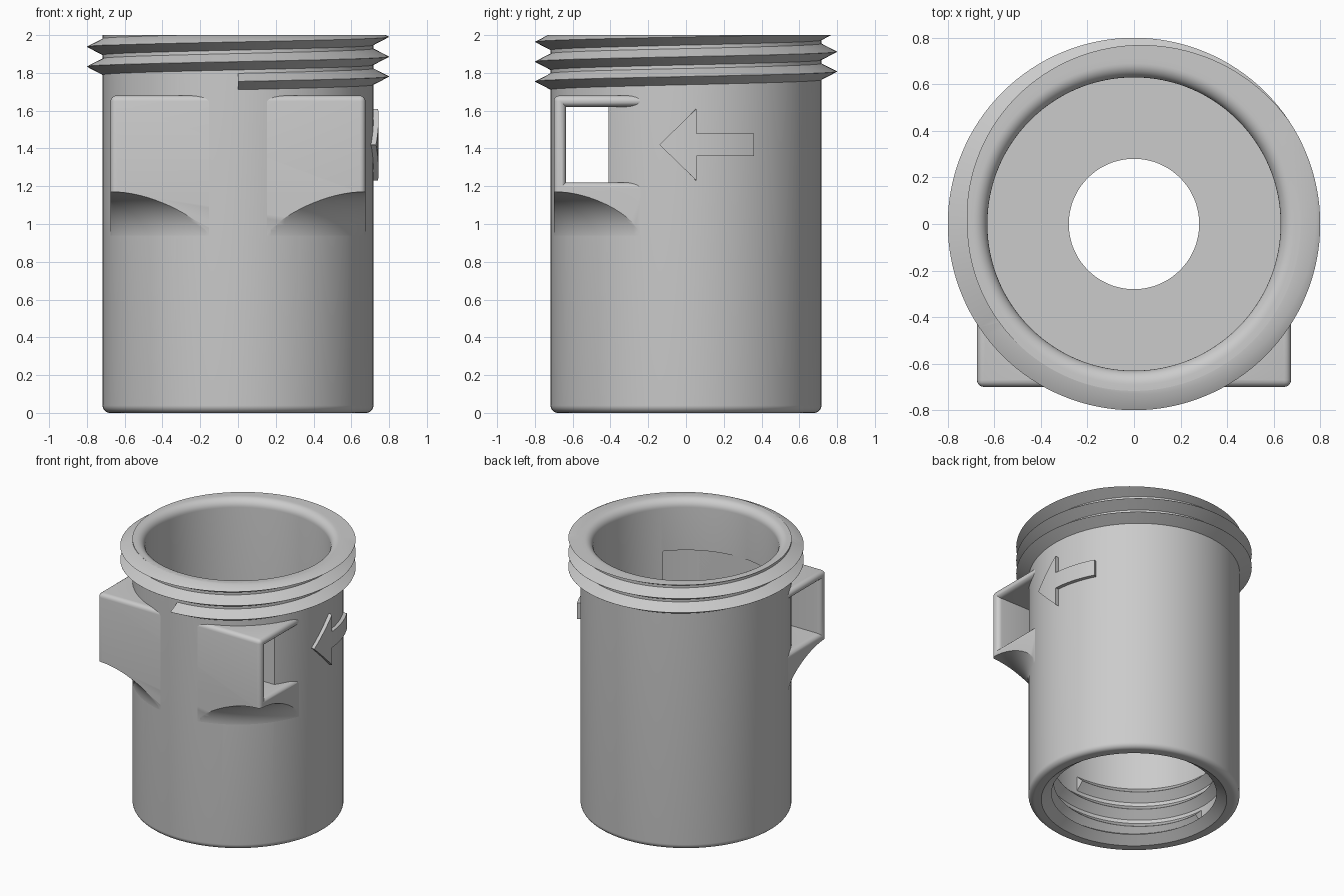
import bpy, bmesh
from math import sin, cos, pi, asin, radians

if "Cube" in bpy.data.objects:
    bpy.data.objects.remove(bpy.data.objects["Cube"])

R = 0.717            # outer radius of the sleeve
TOP = 2              # rim height
SEGS = 128

grey = bpy.data.materials.new("plain grey")
grey.use_nodes = True
grey.diffuse_color = (0.6, 0.6, 0.6, 1)
grey.node_tree.nodes["Principled BSDF"].inputs["Base Color"].default_value = (0.6, 0.6, 0.6, 1)


def finish(name, bm):
    bmesh.ops.recalc_face_normals(bm, faces=bm.faces)
    mesh = bpy.data.meshes.new(name)
    bm.to_mesh(mesh)
    bm.free()
    mesh.materials.append(grey)
    ob = bpy.data.objects.new(name, mesh)
    bpy.context.collection.objects.link(ob)
    return ob


def loft(rings, closed=False):
    """Skin a row of equal-sized vertex rings."""
    bm = bmesh.new()
    rows = [[bm.verts.new(p) for p in ring] for ring in rings]
    n = len(rows[0])
    pairs = list(zip(rows, rows[1:]))
    if closed:
        pairs.append((rows[-1], rows[0]))
    else:
        bm.faces.new(rows[0])
        bm.faces.new(rows[-1])
    for a, b in pairs:
        for i in range(n):
            j = (i + 1) % n
            bm.faces.new((a[i], a[j], b[j], b[i]))
    return bm


def polar(r, a, z):
    return (r * cos(a), r * sin(a), z)


def revolve(profile):
    return loft([[polar(r, 2 * pi * k / SEGS, z) for r, z in profile]
                 for k in range(SEGS)], closed=True)


def arc(r, z, rad, start, end, steps=8):
    angles = [radians(start + (end - start) * i / steps) for i in range(steps + 1)]
    return [(r + rad * cos(a), z + rad * sin(a)) for a in angles]


def thread(base, tip, half, z, pitch, turns, start):
    """Triangular ridge wound upward around the axis, cut flush at the rim height."""
    rings = []
    for k in range(int(turns * SEGS) + 1):
        a, h = start + 2 * pi * k / SEGS, z + pitch * k / SEGS
        low, high = min(h, TOP), min(h + 0.001, TOP)
        r_low = tip - (tip - base) * (h - low) / half
        r_high = r_low
        if h < TOP < h + half:
            r_high = base + (tip - base) * (h + half - TOP) / half
            high = TOP
        rings.append([polar(base, a, min(h - half, TOP)), polar(r_low, a, low),
                      polar(r_high, a, high), polar(base, a, min(h + half, TOP))])
    return loft(rings)


def box_ring(x, y0, y1, z0, z1, grow=0):
    return [(x, y0 - grow, z0 - grow), (x, y1 + grow, z0 - grow),
            (x, y1 + grow, z1 + grow), (x, y0 - grow, z1 + grow)]


def boolean(ob, cutter, operation):
    mod = ob.modifiers.new("cut", "BOOLEAN")
    mod.operation = operation
    mod.solver = "EXACT"
    mod.object = cutter
    bpy.context.view_layer.objects.active = ob
    bpy.ops.object.modifier_apply(modifier=mod.name)
    bpy.data.objects.remove(cutter)


# Sleeve: open top bore, pierced partition, threaded lower socket
profile = arc(0.69, TOP - 0.06, 0.06, 180, 90)
profile += [(R, TOP), (R, 0.04)]
profile += arc(R - 0.04, 0.04, 0.04, 0, -90)[1:]
profile += [(0.63, 0), (0.56, 0.05), (0.6, 0.08), (0.6, 0.88),
            (0.28, 0.88), (0.28, 0.96), (0.63, 0.96)]
sleeve = finish("sleeve", revolve(profile))
slot = (-0.635, -0.41, 1.22, 1.62)
boolean(sleeve, finish("slot_cutter", loft([box_ring(x, *slot) for x in (-1, 1)])), "DIFFERENCE")

# Strap loop: rounded block trimmed by a swept concave underside
bm = bmesh.new()
bmesh.ops.create_cube(bm, size=1)
for v in bm.verts:
    v.co = (v.co.x * 1.35, -0.45 + v.co.y * 0.5, 1.24 + v.co.z * 0.88)
bmesh.ops.bevel(bm, geom=bm.edges[:], offset=0.03, segments=4, profile=0.5, affect="EDGES")
strap_loop = finish("strap_loop", bm)
flare = [(0.68, 0.9), (0.714, 0.9)] + arc(0.966, 0.92, 0.25, 180, 90, 16)
flare += [(1.2, 1.17), (1.2, 1.8), (0.68, 1.8)]
boolean(strap_loop, finish("flare_trim", revolve(flare)), "INTERSECT")

# Strap opening with rounded mouths at both ends
mouth = [(0.64 + 0.035 * sin(t * pi / 10), 0.033 * (1 - cos(t * pi / 10))) for t in range(6)]
mouth.append((0.8, 0.033))
ends = [(-x, g) for x, g in reversed(mouth)] + mouth
opening = loft([box_ring(x, -0.635, -0.1, 1.22, 1.62, g) for x, g in ends])
boolean(strap_loop, finish("opening_cutter", opening), "DIFFERENCE")

# Outer thread, running out at the rim
outer_thread = finish("outer_thread", thread(0.7, 0.8, 0.052, 1.754, 0.105, 2.8, -pi / 2))

# Inner thread of the lower socket
inner_thread = finish("inner_thread", thread(0.61, 0.545, 0.064, 0.085, 0.135, 2.25, pi))

# Raised direction arrow wrapped on the side
outline = [(-0.14 + 0.195 * i / 6, 0.001 + 0.0315 * i) for i in range(7)]
outline += [(0.0551 + 0.305 * i / 8, 0.06) for i in range(9)]
rings = []
for y, h in outline:
    a = asin(y / (R + 0.027))
    rings.append([polar(R - 0.02, a, 1.42 - h), polar(R + 0.027, a, 1.42 - h),
                  polar(R + 0.027, a, 1.42 + h), polar(R - 0.02, a, 1.42 + h)])
arrow = finish("direction_arrow", loft(rings))

# Smooth curved faces while keeping crisp edges
bpy.ops.object.select_all(action="DESELECT")
for ob in (sleeve, strap_loop, outer_thread, inner_thread, arrow):
    ob.select_set(True)
bpy.context.view_layer.objects.active = sleeve
bpy.ops.object.shade_smooth_by_angle(angle=radians(30))
